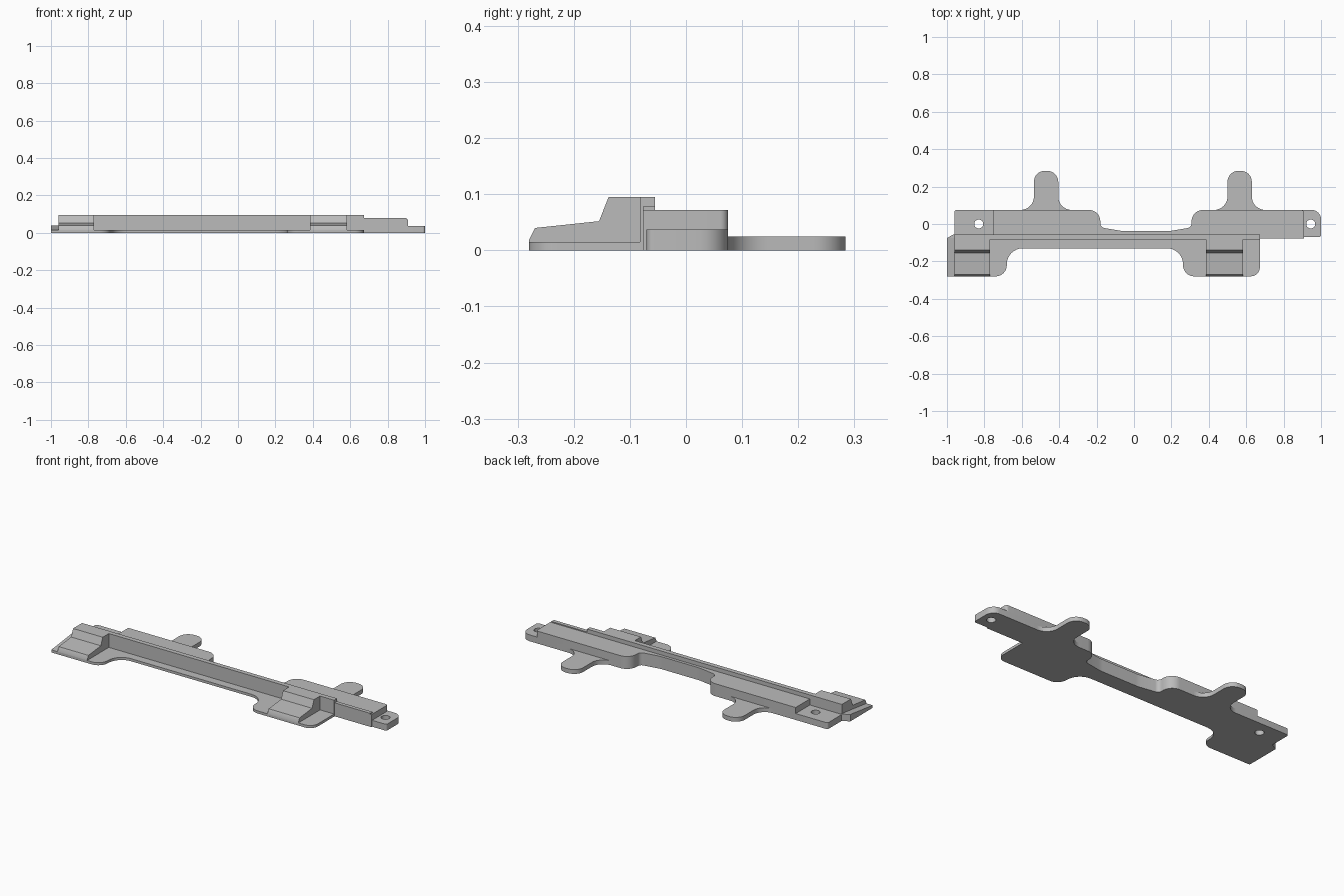
import bpy, bmesh, math
from mathutils import Vector

cube = bpy.data.objects.get("Cube")
if cube:
    bpy.data.objects.remove(cube)

grey = bpy.data.materials.new("plain grey")
grey.use_nodes = True
grey.diffuse_color = (0.5, 0.5, 0.5, 1)
grey.node_tree.nodes["Principled BSDF"].inputs["Base Color"].default_value = (0.5, 0.5, 0.5, 1)


def rounded(corners, steps=8):
    """Turn (x, y) or (x, y, radius) corners into an outline with arcs."""
    out = []
    n = len(corners)
    for i, c in enumerate(corners):
        p = Vector(c[:2])
        if len(c) < 3:
            out.append(p)
            continue
        a = (Vector(corners[i - 1][:2]) - p).normalized()
        b = (Vector(corners[(i + 1) % n][:2]) - p).normalized()
        half = a.angle(b) / 2
        centre = p + (a + b).normalized() * c[2] / math.sin(half)
        start = p + a * c[2] / math.tan(half) - centre
        end = p + b * c[2] / math.tan(half) - centre
        sweep = start.angle(end)
        for k in range(steps + 1):
            t = k / steps
            out.append(centre + (start * math.sin((1 - t) * sweep)
                                 + end * math.sin(t * sweep)) / math.sin(sweep))
    return out


def extrude(name, points, offset):
    """Make a closed solid from a planar loop of 3D points."""
    bm = bmesh.new()
    face = bm.faces.new([bm.verts.new(p) for p in points])
    new = bmesh.ops.extrude_face_region(bm, geom=[face], use_keep_orig=True)
    bmesh.ops.translate(bm, vec=offset,
                        verts=[v for v in new["geom"] if isinstance(v, bmesh.types.BMVert)])
    bmesh.ops.recalc_face_normals(bm, faces=bm.faces)
    mesh = bpy.data.meshes.new(name)
    bm.to_mesh(mesh)
    bm.free()
    mesh.materials.append(grey)
    obj = bpy.data.objects.new(name, mesh)
    bpy.context.collection.objects.link(obj)
    bpy.ops.object.select_all(action="DESELECT")
    obj.select_set(True)
    bpy.context.view_layer.objects.active = obj
    bpy.ops.object.shade_smooth_by_angle(angle=math.radians(30))
    return obj


def plate(name, corners, z0, z1):
    return extrude(name, [(p.x, p.y, z0) for p in rounded(corners)], (0, 0, z1 - z0))


def section(name, profile, x0, x1):
    return extrude(name, [(x0, y, z) for y, z in profile], (x1 - x0, 0, 0))


def drill(obj, x, y):
    """Cut a round screw hole through a part."""
    bpy.ops.mesh.primitive_cylinder_add(vertices=32, radius=0.024, depth=0.3, location=(x, y, 0))
    cutter = bpy.context.object
    cutter.name = obj.name + "_hole_cutter"
    cutter.hide_render = True
    cutter.hide_set(True)
    mod = obj.modifiers.new("hole", "BOOLEAN")
    mod.object = cutter
    mod.operation = "DIFFERENCE"
    mod.solver = "EXACT"


# Thin front flange with two feet
plate("front_flange", [
    (-1, -0.28), (-0.68, -0.28, 0.06), (-0.68, -0.13, 0.085), (0.262, -0.13, 0.085),
    (0.262, -0.28, 0.06), (0.673, -0.28, 0.05), (0.673, -0.06), (-0.96, -0.055), (-1, -0.075)],
    0, 0.015)

# Long upright rib
section("rib", [(-0.082, 0), (-0.055, 0), (-0.055, 0.095), (-0.082, 0.095)], -0.96, 0.673)

# Stepped pads on the feet
pad = [(-0.28, 0.005), (-0.28, 0.018), (-0.269, 0.04), (-0.155, 0.052), (-0.138, 0.095),
       (-0.056, 0.095), (-0.056, 0.005)]
section("right_pad", pad, -0.96, -0.77)
section("left_pad", pad, 0.385, 0.583)

# Sloped edge beside the outer pad
plate_end = section("end_ramp", [(-0.28, 0.005), (-0.28, 0.015), (-0.075, 0.04), (-0.075, 0.005)],
                    -1, -0.955)
plate("end_corner", [(-1, -0.075), (-0.955, -0.075), (-0.955, -0.05)], 0, 0.04)

# Low end ledges with screw holes
right_ledge = plate("right_ledge", [(-0.96, -0.07), (-0.7, -0.07), (-0.7, 0.075), (-0.96, 0.075, 0.012)],
                    0, 0.037)
drill(right_ledge, -0.83, 0)
left_ledge = plate("left_ledge", [(0.66, -0.07), (1, -0.07, 0.012), (1, 0.075, 0.05), (0.66, 0.075)],
                   0, 0.037)
drill(left_ledge, 0.945, 0)

# Raised back body with a narrow curved waist
plate("back_body", [
    (-0.755, -0.07), (0.66, -0.07), (0.66, -0.077), (0.908, -0.077), (0.908, 0.075, 0.015),
    (0.308, 0.075, 0.06), (0.308, -0.018, 0.025), (0.19, -0.038, 0.2),
    (-0.06, -0.038, 0.2), (-0.18, -0.018, 0.025), (-0.18, 0.075, 0.06), (-0.755, 0.075)],
    0, 0.072)
section("left_lip", [(-0.077, 0.06), (-0.055, 0.06), (-0.055, 0.078), (-0.077, 0.078)], 0.66, 0.9)

# Rear tabs with flared roots
for name, x in (("right_tab", -0.47), ("left_tab", 0.565)):
    plate(name, [
        (x - 0.145, 0.04), (x + 0.145, 0.04), (x + 0.145, 0.075), (x + 0.065, 0.075, 0.072),
        (x + 0.065, 0.284, 0.058), (x - 0.065, 0.284, 0.058), (x - 0.065, 0.075, 0.072),
        (x - 0.145, 0.075)], 0, 0.025)
